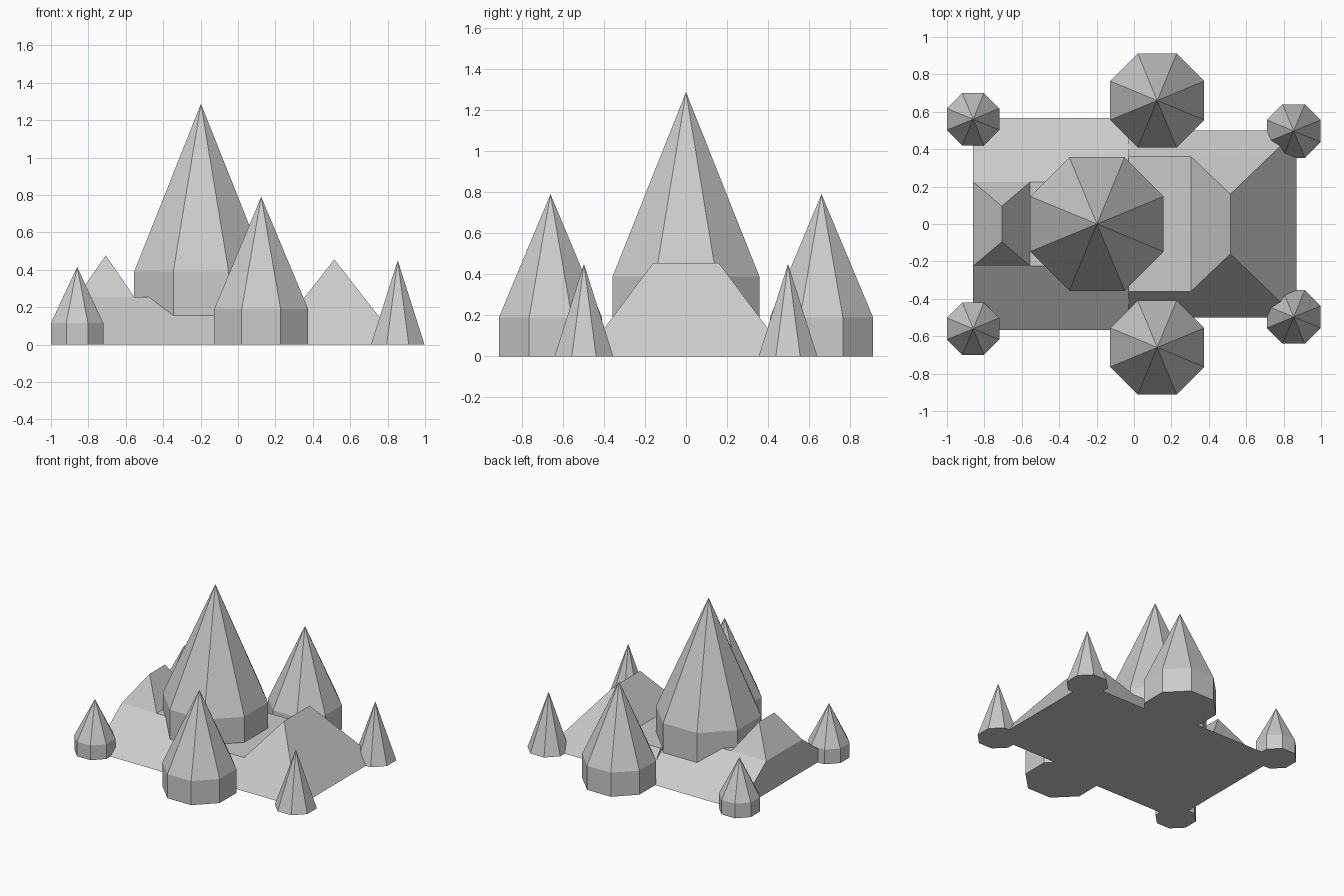
import bpy, bmesh, math

if "Cube" in bpy.data.objects:
    bpy.data.objects.remove(bpy.data.objects["Cube"])


def finish(name, bm):
    bmesh.ops.recalc_face_normals(bm, faces=bm.faces)
    mesh = bpy.data.meshes.new(name)
    bm.to_mesh(mesh)
    bm.free()
    obj = bpy.data.objects.new(name, mesh)
    bpy.context.collection.objects.link(obj)
    return obj


def hip_block(name, z0, z1, base, top):
    """Block tapering from one rectangle to another: (x min, x max, half depth)."""
    bm = bmesh.new()
    bmesh.ops.create_cube(bm, size=2)
    for v in bm.verts:
        x0, x1, hy = top if v.co.z > 0 else base
        v.co = (x1 if v.co.x > 0 else x0, hy * v.co.y, z1 if v.co.z > 0 else z0)
    bmesh.ops.remove_doubles(bm, verts=bm.verts, dist=1e-4)
    return finish(name, bm)


def spire(name, x, y, apothem, wall, apex):
    """Eight-sided tower with a pointed roof and an optional straight wall."""
    bm = bmesh.new()
    r = apothem / math.cos(math.pi / 8)

    def ring(z):
        return [bm.verts.new((x + r * math.cos((i + .5) * math.pi / 4),
                              y + r * math.sin((i + .5) * math.pi / 4), z))
                for i in range(8)]

    low = ring(0)
    bm.faces.new(low[::-1])
    if wall > 0:
        high = ring(wall)
        for i in range(8):
            j = (i + 1) % 8
            bm.faces.new((low[i], low[j], high[j], high[i]))
        low = high
    tip = bm.verts.new((x, y, apex))
    for i in range(8):
        bm.faces.new((low[i], low[(i + 1) % 8], tip))
    return finish(name, bm)


# Left wing: sloped front and back with a flat deck, small hipped roof on it
hip_block("left_wing", 0, .255, (-.86, -.03, .567), (-.86, -.03, .225))
hip_block("left_wing_roof", .255, .477, (-.86, -.555, .225), (-.707, -.707, .095))

# Right wing: low deck next to the main tower, large hipped roof
hip_block("right_wing", 0, .187, (-.03, .87, .5), (-.03, .724, .36))
hip_block("right_wing_roof", .187, .455, (.305, .724, .36), (.515, .515, .16))

# Main tower
spire("main_tower", -.198, 0, .357, .39, 1.287)

# Paired towers front and back
for side, s in (("front", -1), ("back", 1)):
    spire(side + "_middle_tower", .124, s * .66, .251, .19, .79)
    spire(side + "_left_turret", -.86, s * .56, .14, .115, .415)
    spire(side + "_right_turret", .854, s * .497, .143, 0, .45)
